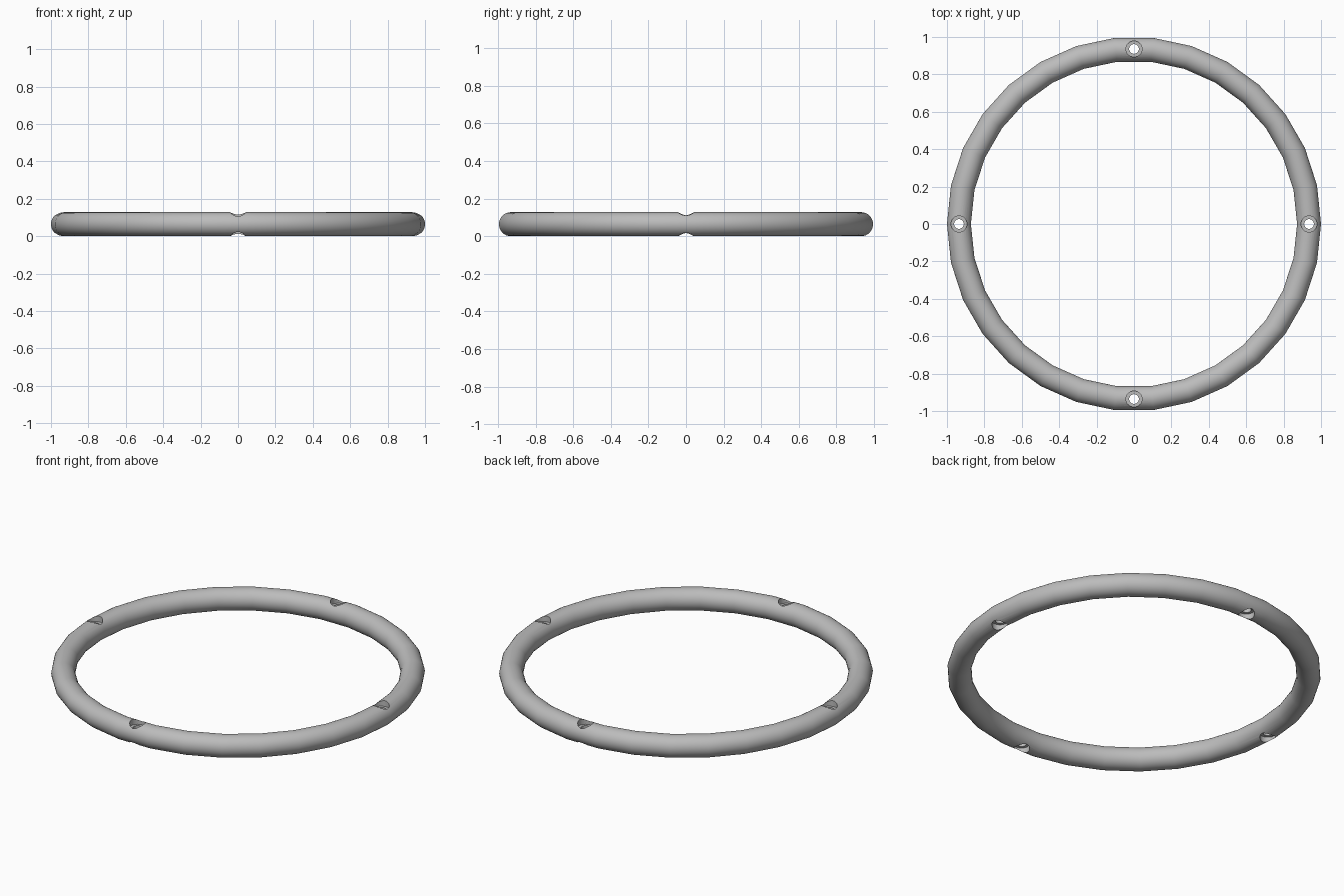
import bpy
import math

cube = bpy.data.objects.get("Cube")
if cube:
    bpy.data.objects.remove(cube, do_unlink=True)

MAJOR, TUBE = 0.936, 0.064
FLOOR = 0.03          # counterbore floor, measured from the tube centre

grey = bpy.data.materials.new("light grey")
grey.use_nodes = True
colour = (0.5, 0.5, 0.5, 1)
grey.diffuse_color = colour
grey.node_tree.nodes["Principled BSDF"].inputs["Base Color"].default_value = colour

# Faceted ring with a round section
bpy.ops.mesh.primitive_torus_add(major_radius=MAJOR, minor_radius=TUBE,
                                 major_segments=30, minor_segments=32,
                                 location=(0, 0, TUBE))
ring = bpy.context.object
ring.name = "ring"
ring.data.materials.append(grey)


def drill(name, radius, low, high, angle):
    """Cut a vertical cylinder out of the ring."""
    place = (MAJOR * math.cos(angle), MAJOR * math.sin(angle), TUBE + (low + high) / 2)
    bpy.ops.mesh.primitive_cylinder_add(vertices=32, radius=radius,
                                        depth=high - low, location=place)
    cutter = bpy.context.object
    cutter.name = name
    cutter.data.materials.append(grey)
    cutter.hide_render = True
    cut = ring.modifiers.new(name, "BOOLEAN")
    cut.operation = "DIFFERENCE"
    cut.solver = "EXACT"
    cut.object = cutter
    bpy.context.view_layer.objects.active = ring
    bpy.ops.object.modifier_apply(modifier=name)
    bpy.data.objects.remove(cutter, do_unlink=True)


# Four screw holes, counterbored from above and below
for quarter in range(4):
    angle = quarter * math.pi / 2
    drill("screw_hole", 0.026, -0.1, 0.1, angle)
    drill("upper_counterbore", 0.043, FLOOR, 0.1, angle)
    drill("lower_counterbore", 0.043, -0.1, -FLOOR, angle)

# Smooth tube with crisp hole edges
bpy.ops.object.select_all(action="DESELECT")
ring.select_set(True)
bpy.context.view_layer.objects.active = ring
bpy.ops.object.shade_smooth_by_angle(angle=math.radians(30))
